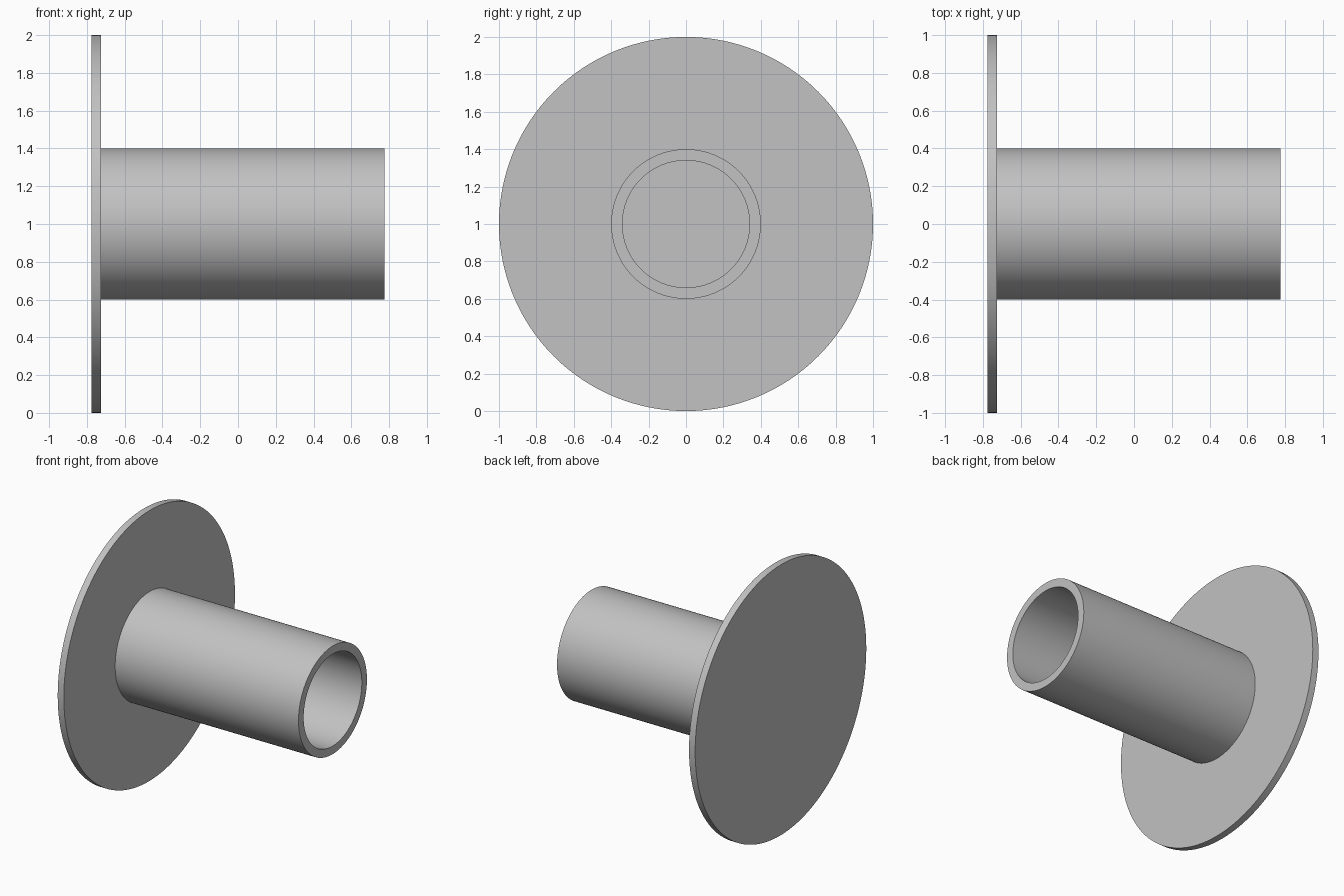
import bpy
import bmesh
from math import radians, tau
from mathutils import Matrix, Vector

cube = bpy.data.objects.get("Cube")
if cube:
    bpy.data.objects.remove(cube, do_unlink=True)

SIDES = 128
BACK, FACE, TIP = -0.775, -0.725, 0.775   # stations along the x axis
FLANGE_R, TUBE_R, BORE_R = 1.0, 0.4, 0.34

grey = bpy.data.materials.new("light_grey")
grey.use_nodes = True
colour = (0.54, 0.54, 0.54, 1)
grey.diffuse_color = colour
grey.node_tree.nodes["Principled BSDF"].inputs["Base Color"].default_value = colour


def lathe(name, profile):
    """Revolve (x, radius) points about the x axis, at height 1."""
    bm = bmesh.new()
    verts = [bm.verts.new((x, 0, r)) for x, r in profile]
    edges = [bm.edges.new(pair) for pair in zip(verts, verts[1:])]
    bmesh.ops.spin(bm, geom=verts + edges, cent=(0, 0, 0), axis=(1, 0, 0),
                   angle=tau, steps=SIDES, use_merge=True)
    bmesh.ops.remove_doubles(bm, verts=bm.verts, dist=1e-5)
    bmesh.ops.recalc_face_normals(bm, faces=bm.faces)
    bmesh.ops.transform(bm, matrix=Matrix.Translation(Vector((0, 0, 1))), verts=bm.verts)
    mesh = bpy.data.meshes.new(name)
    bm.to_mesh(mesh)
    bm.free()
    mesh.materials.append(grey)
    obj = bpy.data.objects.new(name, mesh)
    bpy.context.collection.objects.link(obj)
    bpy.ops.object.select_all(action="DESELECT")
    obj.select_set(True)
    bpy.context.view_layer.objects.active = obj
    bpy.ops.object.shade_smooth_by_angle(angle=radians(30))
    return obj


# Solid flange with a hollow tube, closed at the flange face
lathe("flanged_tube", [
    (BACK, 0), (BACK, FLANGE_R), (FACE, FLANGE_R), (FACE, TUBE_R),
    (TIP, TUBE_R), (TIP, BORE_R), (FACE, BORE_R), (FACE, 0),
])
